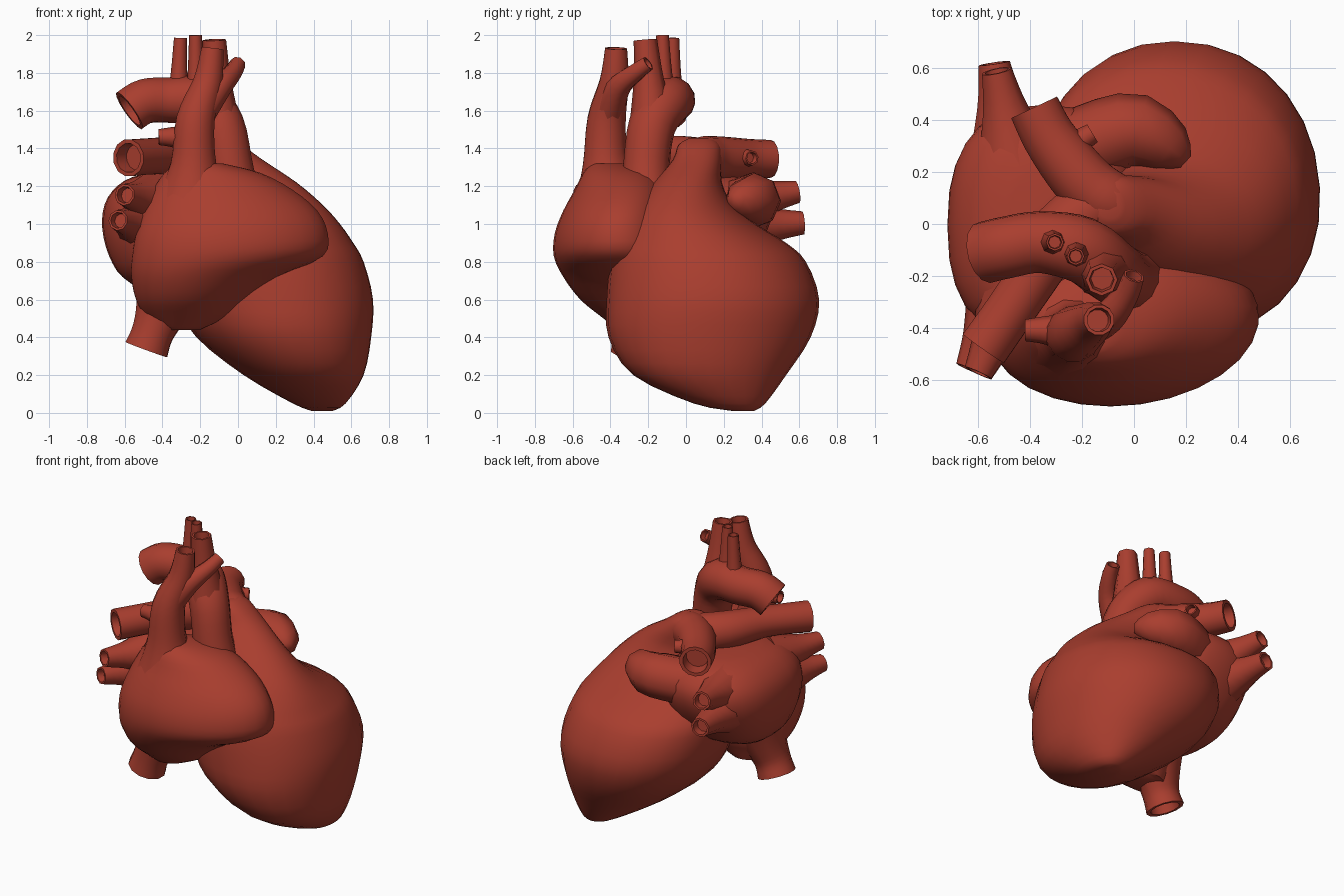
import bpy, bmesh, math
from mathutils import Vector

red = bpy.data.materials.new("muscle_red")
red.diffuse_color = (0.40, 0.048, 0.028, 1)


def catmull(rows, steps):
    """Smoothly interpolate rows of numbers."""
    out = []
    for i in range(len(rows) - 1):
        a, b, c, d = rows[max(i - 1, 0)], rows[i], rows[i + 1], rows[min(i + 2, len(rows) - 1)]
        for s in range(steps):
            t = s / steps
            out.append([0.5 * (2 * q + (r - p) * t + (2 * p - 5 * q + 4 * r - w) * t * t
                               + (3 * q - p - 3 * r + w) * t ** 3)
                        for p, q, r, w in zip(a, b, c, d)])
    out.append(list(rows[-1]))
    return out


def skin(name, rings, angle=50):
    """Bridge rings of points into a closed smooth surface."""
    bm = bmesh.new()
    loops = [[bm.verts.new(p) for p in ring] for ring in rings]
    n = len(loops[0])
    for a, b in zip(loops, loops[1:]):
        for i in range(n):
            j = (i + 1) % n
            bm.faces.new((a[i], a[j], b[j], b[i]))
    bm.faces.new(loops[0][::-1])
    bm.faces.new(loops[-1])
    bmesh.ops.recalc_face_normals(bm, faces=bm.faces)
    mesh = bpy.data.meshes.new(name)
    bm.to_mesh(mesh)
    bm.free()
    mesh.materials.append(red)
    ob = bpy.data.objects.new(name, mesh)
    bpy.context.collection.objects.link(ob)
    bpy.context.view_layer.objects.active = ob
    ob.select_set(True)
    bpy.ops.object.shade_smooth_by_angle(angle=math.radians(angle))
    ob.select_set(False)


def chamber(name, rows, power=2.0, skew=0.0, sides=28, steps=3):
    """Loft oval sections given as z, x min, x max, y min, y max."""
    def bulge(v):
        return math.copysign(abs(v) ** (2 / power), v)

    rings = []
    for z, x0, x1, y0, y1 in catmull(rows, steps):
        ring = []
        for k in range(sides):
            c, s = (bulge(f(k * math.tau / sides)) for f in (math.cos, math.sin))
            ring.append(((x0 + x1) / 2 + (x1 - x0) / 2 * (c + skew * s),
                         (y0 + y1) / 2 + (y1 - y0) / 2 * s, z))
        rings.append(ring)
    skin(name, rings)


def vessel(name, path, sides=12, steps=4, hollow=True):
    """Sweep a round tube along x, y, z, radius points, with a hollow far end."""
    rows = catmull(path, steps)
    pts = [Vector(r[:3]) for r in rows]
    tans = [(pts[min(i + 1, len(pts) - 1)] - pts[max(i - 1, 0)]).normalized()
            for i in range(len(pts))]
    u = tans[0].orthogonal().normalized()
    rings = []

    def ring(c, t, r):
        v = t.cross(u)
        return [c + r * (math.cos(k * math.tau / sides) * u + math.sin(k * math.tau / sides) * v)
                for k in range(sides)]

    for i, p in enumerate(pts):
        if i:
            u = tans[i - 1].rotation_difference(tans[i]) @ u
        rings.append(ring(p, tans[i], rows[i][3]))
    if hollow:
        r = rows[-1][3]
        rings.append(ring(pts[-1], tans[-1], r * 0.78))
        rings.append(ring(pts[-1] - tans[-1] * r * 0.8, tans[-1], r * 0.7))
    skin(name, rings)


# Heart chambers
chamber("left_ventricle", [
    (0.01, 0.39, 0.50, 0.25, 0.36), (0.05, 0.29, 0.57, 0.04, 0.42),
    (0.20, 0.03, 0.665, -0.28, 0.53), (0.40, -0.22, 0.705, -0.41, 0.66),
    (0.60, -0.34, 0.715, -0.42, 0.705), (0.80, -0.38, 0.665, -0.40, 0.635),
    (0.90, -0.38, 0.61, -0.37, 0.53), (1.00, -0.37, 0.54, -0.32, 0.37),
    (1.10, -0.33, 0.45, -0.26, 0.25), (1.22, -0.28, 0.31, -0.17, 0.19),
    (1.34, -0.24, 0.13, -0.07, 0.19), (1.42, -0.20, 0.02, -0.04, 0.18),
    (1.455, -0.14, -0.05, 0.02, 0.13)], power=2.12, skew=-0.06)
chamber("right_heart", [
    (0.44, -0.42, -0.20, -0.36, -0.14), (0.51, -0.49, -0.06, -0.45, -0.10),
    (0.60, -0.54, 0.05, -0.56, -0.05), (0.72, -0.565, 0.22, -0.65, -0.04),
    (0.83, -0.56, 0.45, -0.70, -0.06), (0.95, -0.54, 0.475, -0.695, -0.08),
    (1.07, -0.50, 0.42, -0.65, -0.10), (1.18, -0.45, 0.29, -0.59, -0.12),
    (1.27, -0.39, 0.12, -0.545, -0.18), (1.32, -0.32, -0.08, -0.50, -0.32)], skew=0.1)
chamber("left_atrium", [
    (0.68, -0.56, -0.20, -0.25, 0.12), (0.75, -0.64, -0.05, -0.36, 0.27),
    (0.88, -0.70, 0.0, -0.43, 0.38), (1.02, -0.72, 0.02, -0.46, 0.45),
    (1.14, -0.69, 0.0, -0.44, 0.45), (1.23, -0.60, -0.08, -0.35, 0.36),
    (1.27, -0.48, -0.2, -0.2, 0.2)], power=2.45)

# Flap of the left atrium
vessel("left_auricle", [
    (-0.25, 0.28, 1.10, 0.15), (-0.10, 0.34, 1.12, 0.15), (0.02, 0.36, 1.13, 0.14),
    (0.14, 0.29, 1.13, 0.10), (0.20, 0.24, 1.13, 0.03)], sides=8, steps=2, hollow=False)

# Aorta with its three arch branches
vessel("aorta", [
    (0.0, -0.20, 1.05, 0.15), (-0.04, -0.21, 1.28, 0.125), (-0.09, -0.18, 1.52, 0.125),
    (-0.20, -0.10, 1.645, 0.13), (-0.36, -0.07, 1.655, 0.12), (-0.49, -0.09, 1.65, 0.12),
    (-0.575, -0.11, 1.60, 0.12)], sides=14)
for name, base, top, r in (
        ("first_arch_branch", (-0.11, -0.18, 1.55), (-0.125, -0.215, 1.975), 0.062),
        ("second_arch_branch", (-0.22, -0.11, 1.6), (-0.225, -0.125, 2.0), 0.034),
        ("third_arch_branch", (-0.32, -0.07, 1.6), (-0.305, -0.07, 1.985), 0.034)):
    mid = [(a + b) / 2 for a, b in zip(base, top)]
    vessel(name, [(*base, r * 1.9), (*mid, r * 1.3), (*top, r)], sides=8)

# Upper and lower veins entering the right side
vessel("upper_great_vein", [
    (-0.24, -0.40, 1.15, 0.20), (-0.235, -0.425, 1.32, 0.125), (-0.225, -0.42, 1.55, 0.105),
    (-0.16, -0.38, 1.75, 0.08), (-0.135, -0.37, 1.93, 0.06)])
vessel("upper_vein_branch", [
    (-0.20, -0.41, 1.58, 0.08), (-0.10, -0.36, 1.72, 0.065), (-0.03, -0.27, 1.80, 0.05),
    (0.0, -0.20, 1.85, 0.042)], sides=8)
vessel("side_vein", [
    (-0.24, -0.42, 1.45, 0.08), (-0.34, -0.41, 1.46, 0.055), (-0.42, -0.41, 1.46, 0.042)], sides=8)
vessel("lower_great_vein", [
    (-0.34, -0.24, 0.74, 0.22), (-0.40, -0.26, 0.56, 0.15), (-0.45, -0.28, 0.43, 0.115),
    (-0.485, -0.28, 0.335, 0.12)])

# Lung artery trunk and branches
vessel("lung_artery", [
    (0.02, 0.06, 1.25, 0.10), (-0.08, 0.08, 1.335, 0.12), (-0.17, 0.14, 1.345, 0.12),
    (-0.25, 0.23, 1.345, 0.115), (-0.33, 0.34, 1.345, 0.105), (-0.385, 0.45, 1.345, 0.10)], sides=14)
vessel("right_lung_artery", [
    (-0.10, 0.10, 1.33, 0.12), (-0.28, -0.03, 1.35, 0.12), (-0.42, -0.25, 1.36, 0.10),
    (-0.58, -0.48, 1.35, 0.10)])
vessel("small_lung_artery", [
    (-0.28, 0.24, 1.35, 0.07), (-0.22, 0.31, 1.35, 0.05), (-0.16, 0.35, 1.35, 0.04)], sides=8)

# Four lung veins entering the left atrium
for name, a, b, r in (
        ("front_upper_lung_vein", (-0.45, -0.25, 1.12), (-0.60, -0.575, 1.155), 0.058),
        ("front_lower_lung_vein", (-0.50, -0.25, 0.99), (-0.635, -0.56, 1.02), 0.055),
        ("back_upper_lung_vein", (-0.45, 0.22, 1.10), (-0.53, 0.59, 1.17), 0.06),
        ("back_lower_lung_vein", (-0.48, 0.22, 0.98), (-0.54, 0.62, 1.005), 0.062)):
    mid = [p + (q - p) * 0.6 for p, q in zip(a, b)]
    vessel(name, [(*a, r * 2.8), (*mid, r * 1.5), (*b, r)], sides=9)
